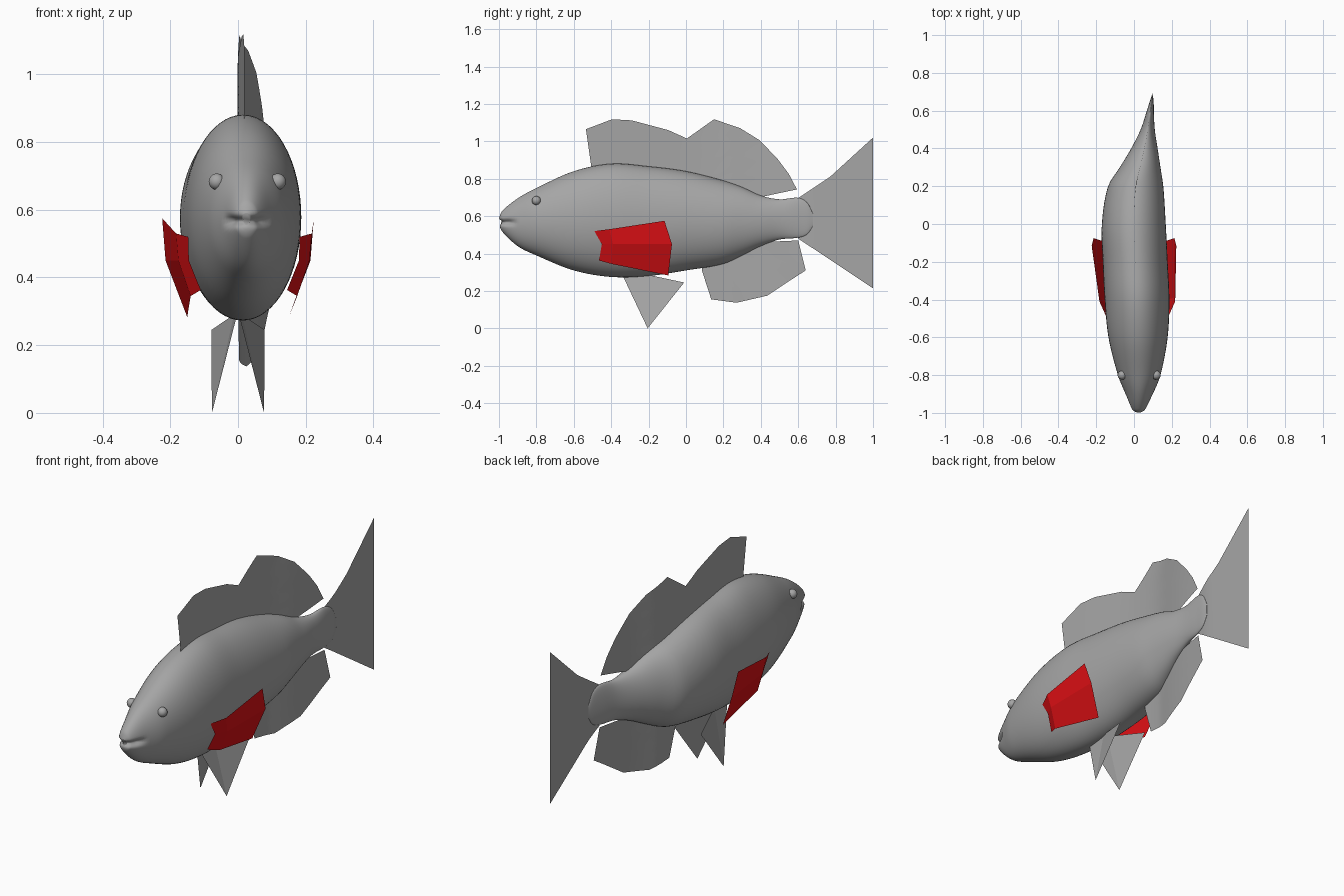
import bpy
import bmesh
import math
from mathutils import Vector

default_cube = bpy.data.objects.get("Cube")
if default_cube:
    bpy.data.objects.remove(default_cube, do_unlink=True)


def make_material(name, colour):
    material = bpy.data.materials.new(name)
    material.use_nodes = True
    material.diffuse_color = colour
    material.node_tree.nodes["Principled BSDF"].inputs["Base Color"].default_value = colour
    return material


grey = make_material("scale grey", (.38, .38, .38, 1))
red = make_material("fin red", (.72, .005, .007, 1))


def make_object(name, verts, faces, material, smooth=False):
    mesh = bpy.data.meshes.new(name)
    mesh.from_pydata(verts, [], faces)
    mesh.materials.append(material)
    bm = bmesh.new()
    bm.from_mesh(mesh)
    bmesh.ops.recalc_face_normals(bm, faces=bm.faces)
    for face in bm.faces:
        face.smooth = smooth
    bm.to_mesh(mesh)
    bm.free()
    obj = bpy.data.objects.new(name, mesh)
    bpy.context.collection.objects.link(obj)
    return obj


def grid_faces(rows, columns, closed=False):
    faces = []
    for r in range(rows - 1):
        for c in range(columns if closed else columns - 1):
            d = (c + 1) % columns
            faces.append((r * columns + c, r * columns + d,
                          (r + 1) * columns + d, (r + 1) * columns + c))
    return faces


# Body stations: position along the fish, top, bottom, right flank, left flank
STATIONS = [
    (-1, .59, .555, .01, .04), (-.985, .625, .52, -.01, .06),
    (-.9, .695, .44, -.045, .1), (-.8, .75, .39, -.085, .14),
    (-.6, .84, .31, -.135, .178), (-.4, .88, .275, -.155, .187),
    (-.2, .866, .28, -.165, .178), (0, .84, .31, -.17, .168),
    (.2, .79, .345, -.137, .155), (.3, .755, .39, -.075, .14),
    (.4, .71, .44, -.015, .125), (.5, .69, .475, .035, .11),
    (.6, .698, .485, .068, .105), (.65, .67, .505, .084, .104),
    (.68, .61, .55, .094, .1),
]


def slope(i, k):
    a, b = STATIONS[max(i - 1, 0)], STATIONS[min(i + 1, len(STATIONS) - 1)]
    return (b[k] - a[k]) / (b[0] - a[0])


def section(y):
    """Smoothly interpolated top, bottom and flanks of the body."""
    y = min(max(y, STATIONS[0][0]), STATIONS[-1][0])
    i = 0
    while i < len(STATIONS) - 2 and y > STATIONS[i + 1][0]:
        i += 1
    a, b = STATIONS[i], STATIONS[i + 1]
    span = b[0] - a[0]
    t = (y - a[0]) / span
    ease = t * t * (3 - 2 * t)
    out = []
    for k in range(1, len(a)):
        start = t * (1 - t) ** 2 * slope(i, k)
        end = t * t * (t - 1) * slope(i + 1, k)
        out.append(a[k] + (b[k] - a[k]) * ease + span * (start + end))
    return out


def spine(y):
    low, high = section(y)[2:]
    return (low + high) / 2


# Body: lofted rings, pinched at the mouth line
RINGS, SIDES = 90, 64
body_verts = []
for r in range(RINGS):
    y = -.16 - .84 * math.cos(math.pi * r / (RINGS - 1))
    top, bottom, low, high = section(y)
    for s in range(SIDES):
        angle = math.tau * s / SIDES
        x = (low + high) / 2 + (high - low) / 2 * math.cos(angle)
        z = (top + bottom) / 2 + (top - bottom) / 2 * math.sin(angle)
        pinch = math.exp(-((z - .567) / .013) ** 2) * max(0, min(1, (-.9 - y) / .06))
        x += (spine(y) - x) * .3 * pinch
        body_verts.append((x, y + .02 * pinch, z))
body_faces = grid_faces(RINGS, SIDES, True)
body_faces.append(tuple(range(SIDES)))
body_faces.append(tuple(range((RINGS - 1) * SIDES, RINGS * SIDES)))
make_object("body", body_verts, body_faces, grey, True)


# Eyes
for side, name in ((-1, "right_eye"), (1, "left_eye")):
    bpy.ops.mesh.primitive_uv_sphere_add(
        segments=24, ring_count=16, radius=.024,
        location=(spine(-.8) + side * .09, -.8, .683))
    eye = bpy.context.object
    eye.name = name
    eye.data.materials.append(grey)
    bpy.ops.object.shade_smooth()


# Centre fins: sheets between a free edge and a base, bent along the spine
def centre_fin(name, edge, base, steps=6, rows=5):
    edge = [Vector(p) for p in edge]
    base = [Vector(p) for p in base]

    def along(points, t):
        f = t * (len(points) - 1)
        i = min(int(f), len(points) - 2)
        return points[i].lerp(points[i + 1], f - i)

    columns = steps * (len(edge) - 1) + 1
    verts = []
    for r in range(rows):
        for c in range(columns):
            t = c / (columns - 1)
            y, z = along(base, t).lerp(along(edge, t), r / (rows - 1))
            verts.append((spine(y), y, z))
    make_object(name, verts, grid_faces(rows, columns), grey, True)


centre_fin("dorsal_fin",
           [(-.535, 1.065), (-.395, 1.118), (-.29, 1.112), (-.095, 1.06),
            (.005, 1.015), (.15, 1.118), (.29, 1.07), (.395, 1.005),
            (.49, .905), (.55, .825), (.593, .743)],
           [(-.5, .82), (-.2, .82), (.1, .78), (.39, .7)])
centre_fin("anal_fin",
           [(.085, .31), (.135, .155), (.27, .137), (.435, .175),
            (.555, .255), (.64, .31), (.6, .47)],
           [(.09, .36), (.37, .46)])
centre_fin("tail_fin",
           [(.6, .697), (.77, .81), (1, 1.02)],
           [(.6, .48), (.66, .49), (.77, .42), (1, .214)][::3])


# Paired fins: red pectorals hugging each flank, grey pelvics below
for side, name in ((-1, "right"), (1, "left")):
    lean = .035 if side > 0 else 0
    front = [(.147 + lean, -.49, .52), (.145 + lean, -.45, .45), (.11 + lean, -.465, .363)]
    middle = [(.183 + lean, -.41, .53), (.176 + lean, -.39, .45), (.14 + lean, -.4, .345)]
    rear = [(.224, -.115, .575), (.214, -.075, .45), (.15, -.095, .283)]
    verts = [(side * x, y, z) for x, y, z in front + middle + rear]
    make_object(name + "_pectoral_fin", verts, grid_faces(3, 3), red)

    pelvic = [(.004, -.34, .285), (.077, -.205, 0), (.079, -.01, .245), (.012, -.22, .29)]
    make_object(name + "_pelvic_fin", [(side * x, y, z) for x, y, z in pelvic],
                [(0, 1, 3), (1, 2, 3)], grey)
